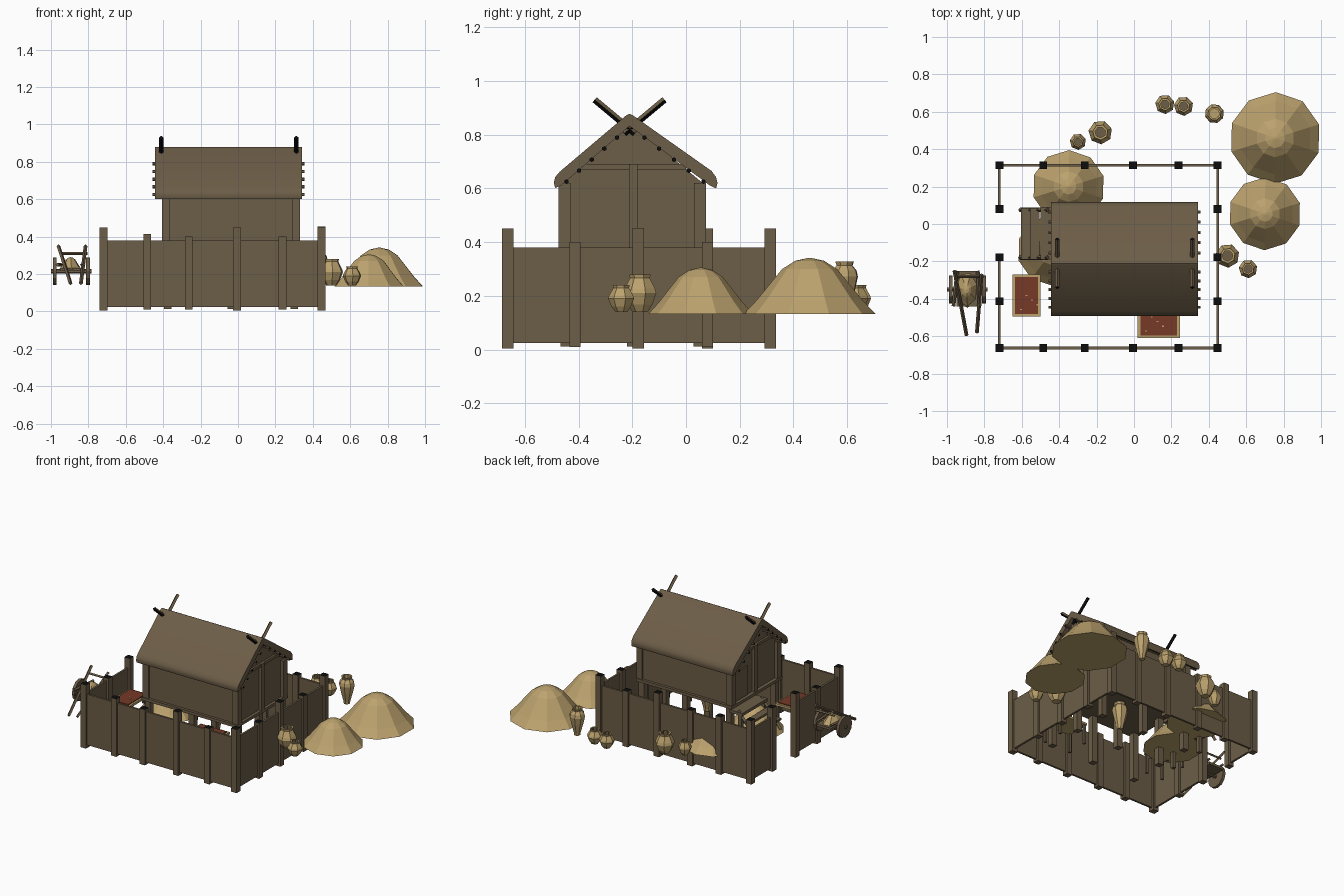
import bpy, bmesh, math
from mathutils import Vector

if "Cube" in bpy.data.objects:
    bpy.data.objects.remove(bpy.data.objects["Cube"])


def mat(name, c):
    m = bpy.data.materials.new(name)
    m.diffuse_color = (*c, 1)
    m.use_nodes = True
    m.node_tree.nodes["Principled BSDF"].inputs["Base Color"].default_value = m.diffuse_color
    return m


WOOD = mat("brown_wood", (0.150, 0.109, 0.063))
BLACK = mat("black_end_grain", (0.004, 0.004, 0.004))
SAND = mat("straw_sand", (0.50, 0.36, 0.155))
RED = mat("red_grain", (0.18, 0.042, 0.02))


def finish(name, bm, mats, rule=None, smooth=None):
    bmesh.ops.recalc_face_normals(bm, faces=bm.faces[:])
    if rule:
        for f in bm.faces:
            f.material_index = rule(f)
    me = bpy.data.meshes.new(name)
    bm.to_mesh(me)
    bm.free()
    for m in mats:
        me.materials.append(m)
    ob = bpy.data.objects.new(name, me)
    bpy.context.collection.objects.link(ob)
    if smooth:
        bpy.context.view_layer.objects.active = ob
        ob.select_set(True)
        bpy.ops.object.shade_smooth_by_angle(angle=math.radians(smooth))
        ob.select_set(False)
    return ob


def box(name, x0, x1, y0, y1, z0, z1, m=WOOD, black_top=False):
    bm = bmesh.new()
    bmesh.ops.create_cube(bm, size=1)
    for v in bm.verts:
        v.co = ((x0 + x1) / 2 + v.co.x * (x1 - x0), (y0 + y1) / 2 + v.co.y * (y1 - y0),
                (z0 + z1) / 2 + v.co.z * (z1 - z0))
    if black_top:
        return finish(name, bm, [m, BLACK], lambda f: int(f.normal.z > 0.9))
    return finish(name, bm, [m])


def beam(name, a, b, w, sides=4, black_ends=False, rule=None):
    a, b = Vector(a), Vector(b)
    d = b - a
    bm = bmesh.new()
    bmesh.ops.create_cone(bm, cap_ends=True, segments=sides, radius1=w, radius2=w, depth=d.length)
    bmesh.ops.rotate(bm, verts=bm.verts, matrix=d.to_track_quat('Z', 'Y').to_matrix())
    bmesh.ops.translate(bm, verts=bm.verts, vec=(a + b) / 2)
    if black_ends:
        dn = d.normalized()
        rule = lambda f: int(abs(f.normal.dot(dn)) > 0.9)
    return finish(name, bm, [WOOD, BLACK], rule)


def lathe(name, x, y, z, r, h, prof, n, mats=(SAND,), rule=None, smooth=None):
    bm = bmesh.new()
    rings = []
    for pr, pz in prof:
        rings.append([bm.verts.new((x + r * pr * math.cos(2 * math.pi * i / n + 0.3),
                                    y + r * pr * math.sin(2 * math.pi * i / n + 0.3), z + h * pz))
                      for i in range(n)])
    for p, q in zip(rings, rings[1:]):
        for i in range(n):
            bm.faces.new((p[i], p[(i + 1) % n], q[(i + 1) % n], q[i]))
    bm.faces.new(rings[0])
    bm.faces.new(rings[-1])
    return finish(name, bm, mats, rule, smooth)


def extrude_x(name, pts, x0, x1, smooth=None):
    bm = bmesh.new()
    a = [bm.verts.new((x0, y, z)) for y, z in pts]
    b = [bm.verts.new((x1, y, z)) for y, z in pts]
    for i in range(len(pts)):
        j = (i + 1) % len(pts)
        bm.faces.new((a[i], a[j], b[j], b[i]))
    bm.faces.new(a)
    bm.faces.new(b)
    return finish(name, bm, [WOOD], smooth=smooth)


# fence: posts and panels, with the gate gap in the left side
XL, XR, YF, YB = -0.72, 0.447, -0.663, 0.314
xs = [(XL, .45), (-.485, .415), (-.263, .40), (-.005, .45), (.237, .40), (XR, .45)]
ys = [(-.413, .40), (-.178, .453), (.08, .40)]


def post(x, y, h):
    box("fence_post", x - .021, x + .021, y - .021, y + .021, 0.005 if h > .42 else 0.01, h, black_top=True)


for x, h in xs:
    post(x, YF, h)
    post(x, YB, h)
for y, h in ys:
    post(XR, y, h)
    post(XL, y, .45 if y > -.3 else h)
t = .007
box("fence_front", XL, XR, YF - t, YF + t, .025, .38)
box("fence_back", XL, XR, YB - t, YB + t, .025, .38)
box("fence_right", XR - t, XR + t, YF, YB, .025, .38)
box("fence_left_front", XL - t, XL + t, YF, -.178, .025, .38)
box("fence_left_back", XL - t, XL + t, .08, YB, .025, .38)

# raised house: gabled body, floor, corner posts and stilts
AP = -.21
extrude_x("house_body", [(-.462, .36), (.062, .36), (.062, .62), (AP, .845), (-.462, .62)], -.385, .31)
box("house_floor", -.41, .33, -.48, .08, .345, .365)
for x in (-.375, -.035, .3):
    for y in (-.447, -.2, .047):
        box("stilt", x - .02, x + .02, y - .02, y + .02, .012, .35)
for x in (-.385, .31):
    for y in (-.452, .052):
        box("corner_post", x - .022, x + .022, y - .022, y + .022, .35, .62)
    box("gable_beam", x - .014, x + .014, -.40, .0, .67, .69)
    box("gable_post", x - .02, x + .02, -.212, -.18, .35, .69)
box("doorway_leaf", -.395, -.38, -.12, .02, .37, .57)

# thatched roof with rounded eaves
extrude_x("roof", [(AP - .012, .872), (AP, .878), (AP + .012, .872), (.095, .665), (.112, .642), (.117, .62),
                   (.112, .6), (.09, .61), (AP, .832), (-.465, .61), (-.487, .602), (-.492, .62),
                   (-.487, .642), (-.47, .662)], -.445, .342, 40)
# purlin ends under the roof
for s, ye in ((-1, -.445), (1, .065)):
    for i in range(5):
        k = i / 5
        y, z = ye + (AP - ye) * k, .625 + .205 * k
        beam("purlin", (-.458, y, z), (.355, y, z), .009, 6, black_ends=True)
# crossed ridge beams
for x in (-.41, .312):
    for s in (-1, 1):
        beam("ridge_horn", (x, AP - s * .02, .805), (x, AP + s * .13, .93), .012, 4,
             rule=lambda f: int(f.normal.z < -.1 or abs(f.normal.z) > .6 and f.normal.y * s > 0))

# entrance deck and steps
box("deck", -.50, -.40, -.19, .09, .325, .345)
for i in range(2):
    box("step", -.555 - .05 * i, -.505 - .05 * i, -.19, .085, .275 - .055 * i, .29 - .055 * i)
for y in (-.18, .075):
    beam("step_side", (-.61, y, .16), (-.46, y, .35), .012)
    box("deck_leg", -.49, -.465, y - .012, y + .012, .02, .33)

# straw mounds
DOME = [(1, 0), (.8, .25), (.6, .54), (.42, .8), (.22, .95), (.03, 1)]
for x, y, r, h in ((.755, .46, .245, .208), (.70, .055, .195, .172), (-.35, .2, .195, .172), (-.435, -.14, .19, .172)):
    lathe("straw_mound", x, y, .133, r, h, DOME, 10)

# clay pots with dark insides
POT = [(.45, 0), (.75, .2), (1, .5), (.92, .62), (.6, .9), (.65, 1), (.45, 1), (.45, .7)]
TALL = [(.4, 0), (.45, .1), (.8, .45), (1, .7), (.9, .82), (.6, .92), (.7, 1), (.5, 1), (.5, .8)]
for x, y, r, z1 in ((.5, -.17, .064, .28), (.61, -.24, .05, .24), (.165, .64, .052, .24), (.265, .63, .052, .24),
                    (-.18, .49, .064, .28), (-.3, .44, .044, .24)):
    lathe("pot", x, y, .14, r, z1 - .14, POT, 7, (SAND, WOOD),
          lambda f, x=x, y=y, r=r: int(math.hypot(f.calc_center_median().x - x, f.calc_center_median().y - y) < r * .46
                                       and f.calc_center_median().z > .19))
for x, y in ((.43, .59), (-.035, -.18)):
    lathe("tall_jar", x, y, .14, .052, .188, TALL, 8)

# drying racks holding red grain
for x0, x1, y0, y1 in ((-.65, -.5, -.495, -.27), (.02, .245, -.61, -.44)):
    box("rack_tray", x0, x1, y0, y1, .265, .28, SAND)
    box("red_grain", x0 + .014, x1 - .014, y0 + .014, y1 - .014, .275, .286, RED)
    for i in range(4):
        u, v = x0 + .04 + (i * 7 % 4) * .03, y0 + .035 + i * .025
        box("grain_fleck", u, u + .01, v, v + .006, .28, .288, SAND)
    for x in (x0 + .012, x1 - .012):
        for y in (y0 + .012, y1 - .012):
            box("rack_leg", x - .008, x + .008, y - .008, y + .008, .13, .265)

# hand cart
CY = -.35
for x in (-.98, -.802):
    beam("cart_wheel", (x - .01, CY, .215), (x + .01, CY, .215), .074, 12)
beam("cart_axle", (-1, CY, .215), (-.784, CY, .215), .012, 6)
box("cart_bed", -.95, -.835, -.44, -.25, .215, .232)
beam("cart_shaft", (-.895, -.595, .15), (-.96, -.25, .35), .010)
beam("cart_shaft", (-.84, -.58, .15), (-.815, -.27, .35), .010)
beam("cart_crossbar", (-.955, -.28, .31), (-.805, -.28, .31), .008)
beam("cart_rail", (-.965, -.44, .25), (-.945, -.25, .25), .010)
beam("cart_rail", (-.825, -.44, .25), (-.835, -.25, .25), .010)
load = lathe("cart_load", 0, 0, .225, .062, .065, DOME, 7)
load.scale = (1, 1.6, 1)
load.location = (-.895, -.35, 0)
